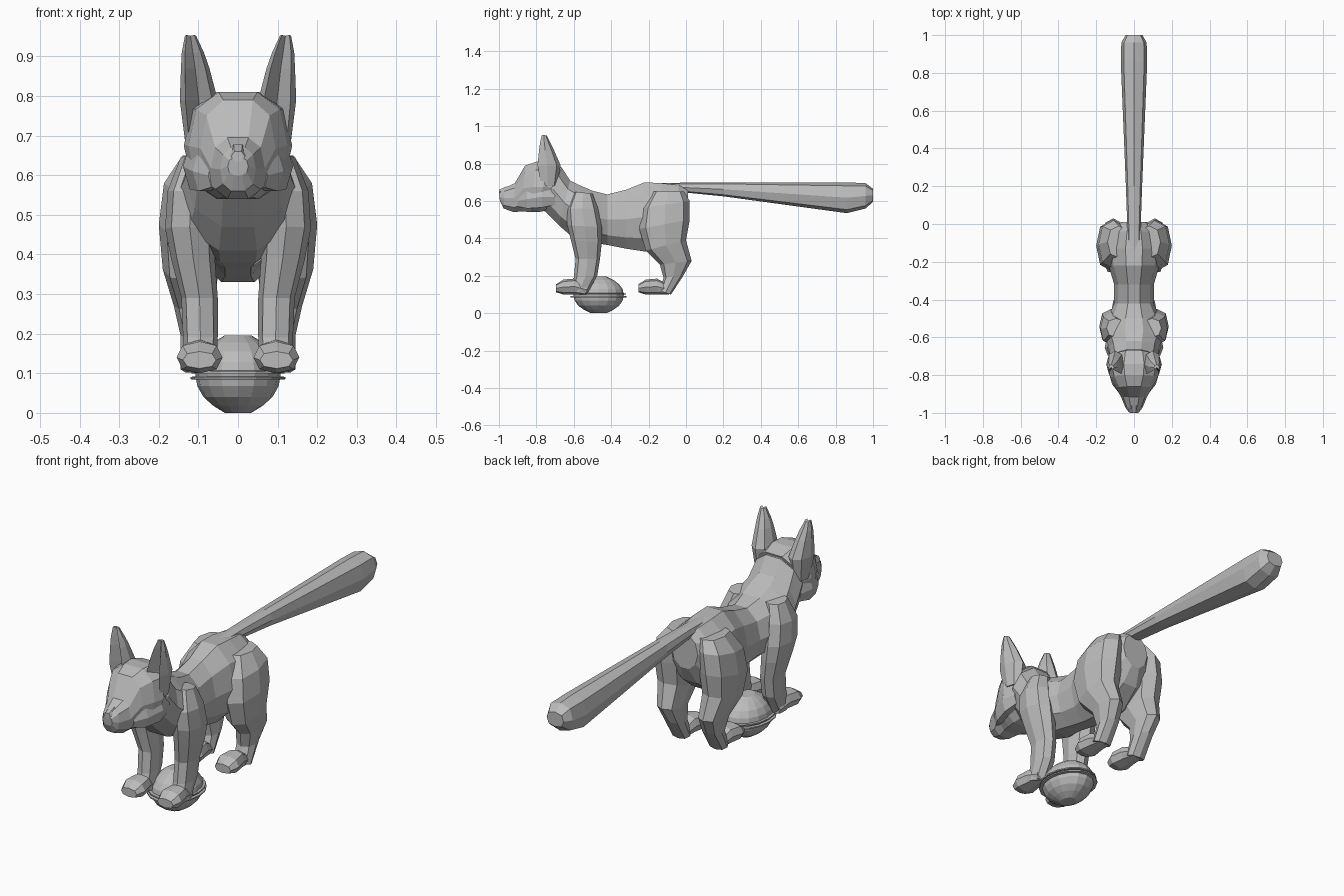
import bpy, bmesh, math
from mathutils import Vector

grey = bpy.data.materials.new("plain grey")
grey.diffuse_color = (0.5, 0.5, 0.5, 1)


def loft(name, sections, n=10, power=1.0, mirror=False, dent=None):
    """Skin rings; section = (centre x, half width, (y, z) one end, (y, z) other end)."""
    angles = [2 * math.pi * i / n for i in range(n)]
    unit = []
    for a in angles:
        c, s = math.cos(a), math.sin(a)
        unit.append((math.copysign(abs(c) ** power, c), math.copysign(abs(s) ** power, s)))
    mx = max(abs(u) for u, v in unit)
    mv = max(abs(v) for u, v in unit)
    bm = bmesh.new()
    rings = []
    for x, hw, a, b in sections:
        A, B = Vector((0, *a)), Vector((0, *b))
        mid, half = (A + B) / 2, (A - B) / 2
        ring = []
        for u, v in unit:
            v /= mv
            if dent is not None and v > 0.95:
                v = dent
            ring.append(bm.verts.new(mid + half * v + Vector((x + hw * u / mx, 0, 0))))
        rings.append(ring)
    for r, q in zip(rings, rings[1:]):
        for i in range(n):
            j = (i + 1) % n
            bm.faces.new((r[i], r[j], q[j], q[i]))
    bm.faces.new(rings[0][::-1])
    bm.faces.new(rings[-1])
    bmesh.ops.recalc_face_normals(bm, faces=bm.faces)
    me = bpy.data.meshes.new(name)
    bm.to_mesh(me)
    bm.free()
    me.materials.append(grey)
    ob = bpy.data.objects.new(name, me)
    bpy.context.collection.objects.link(ob)
    if mirror:
        ob.modifiers.new("mirror", 'MIRROR').use_clip = False
    return ob


# torso, rump to neck
loft("body", [
    (0, .07, (.01, .665), (.01, .50)),
    (0, .12, (-.04, .685), (-.03, .42)),
    (0, .145, (-.13, .695), (-.13, .345)),
    (0, .135, (-.22, .70), (-.22, .33)),
    (0, .105, (-.32, .66), (-.32, .345)),
    (0, .105, (-.42, .635), (-.42, .365)),
    (0, .145, (-.50, .655), (-.52, .38)),
    (0, .155, (-.57, .685), (-.61, .41)),
    (0, .135, (-.62, .71), (-.68, .47)),
    (0, .125, (-.665, .78), (-.755, .545)),
    (0, .10, (-.72, .79), (-.79, .56))])

# boxy head tapering to the snout
loft("head", [
    (0, .115, (-.67, .79), (-.74, .55)),
    (0, .137, (-.74, .81), (-.79, .54)),
    (0, .125, (-.80, .81), (-.83, .54)),
    (0, .095, (-.86, .79), (-.875, .545)),
    (0, .068, (-.915, .695), (-.92, .54)),
    (0, .045, (-.97, .67), (-.975, .56)),
    (0, .026, (-1.0, .645), (-.995, .60))], power=.8)

# nose plate
loft("nose", [
    (0, .022, (-.96, .678), (-.96, .64)),
    (0, .018, (-1.0, .66), (-1.0, .635))], n=6)

# cheeks
loft("cheeks", [
    (.10, .025, (-.70, .66), (-.70, .58)),
    (.105, .034, (-.77, .68), (-.77, .565)),
    (.085, .03, (-.85, .66), (-.85, .56)),
    (.06, .015, (-.90, .63), (-.90, .57))], n=6, mirror=True)

# ears, hollow at the front
loft("ears", [
    (.098, .035, (-.79, .68), (-.69, .68)),
    (.099, .048, (-.815, .79), (-.67, .79)),
    (.108, .036, (-.80, .87), (-.705, .87)),
    (.114, .028, (-.79, .91), (-.725, .91)),
    (.12, .014, (-.775, .955), (-.745, .95))], n=8, mirror=True, dent=-.1)

# front legs
loft("front_legs", [
    (.095, .05, (-.60, .65), (-.50, .64)),
    (.118, .06, (-.64, .56), (-.47, .56)),
    (.122, .062, (-.635, .47), (-.45, .46)),
    (.113, .055, (-.615, .39), (-.45, .38)),
    (.097, .046, (-.59, .29), (-.46, .29)),
    (.095, .044, (-.60, .19), (-.475, .20)),
    (.095, .040, (-.62, .12), (-.53, .10))], n=8, power=.85, mirror=True)

# hind legs with raised hocks
loft("hind_legs", [
    (.08, .06, (-.18, .65), (-.01, .65)),
    (.107, .08, (-.235, .56), (.02, .60)),
    (.12, .08, (-.25, .45), (.02, .50)),
    (.12, .07, (-.215, .335), (.0, .39)),
    (.11, .052, (-.14, .26), (.03, .28)),
    (.10, .045, (-.12, .19), (-.015, .20)),
    (.10, .045, (-.14, .12), (-.08, .10))], n=8, power=.85, mirror=True)

# paws
for label, y in (("front_paws", -.695), ("hind_paws", -.255)):
    loft(label, [
        (.097, .036, (y + .165, .15), (y + .165, .10)),
        (.097, .046, (y + .10, .185), (y + .10, .10)),
        (.097, .058, (y + .04, .18), (y + .04, .10)),
        (.097, .042, (y, .155), (y, .112))], n=8, power=.85, mirror=True)

# long club-shaped tail
loft("tail", [
    (0, .035, (-.22, .695), (-.22, .64)),
    (0, .036, (0, .698), (0, .645)),
    (0, .043, (.2, .70), (.2, .625)),
    (0, .07, (.86, .70), (.86, .535)),
    (0, .067, (.96, .695), (.96, .56)),
    (0, .045, (1.0, .665), (1.0, .595))], n=8, power=.75)

# oval ball with flattened poles
BALL_Y = -.467


def ring(rx, ry, z):
    return (0, rx, (BALL_Y + ry, z), (BALL_Y - ry, z))


ball = []
for i in range(9):
    t = math.radians(-72 + 18 * i)
    ball.append(ring(.108 * math.cos(t), .135 * math.cos(t), .098 + .098 * math.sin(t) / math.sin(math.radians(72))
                     if abs(i - 4) == 4 else .098 + .098 * math.sin(t)))
loft("ball", ball, n=16)

# twin rims around the ball
for label, z, grow in (("lower_rim", .088, 0), ("upper_rim", .103, -.003)):
    loft(label, [ring(.105, .13, z - .004), ring(.12 + grow, .15 + grow, z - .003),
                 ring(.12 + grow, .15 + grow, z + .003), ring(.105, .13, z + .004)], n=16)
